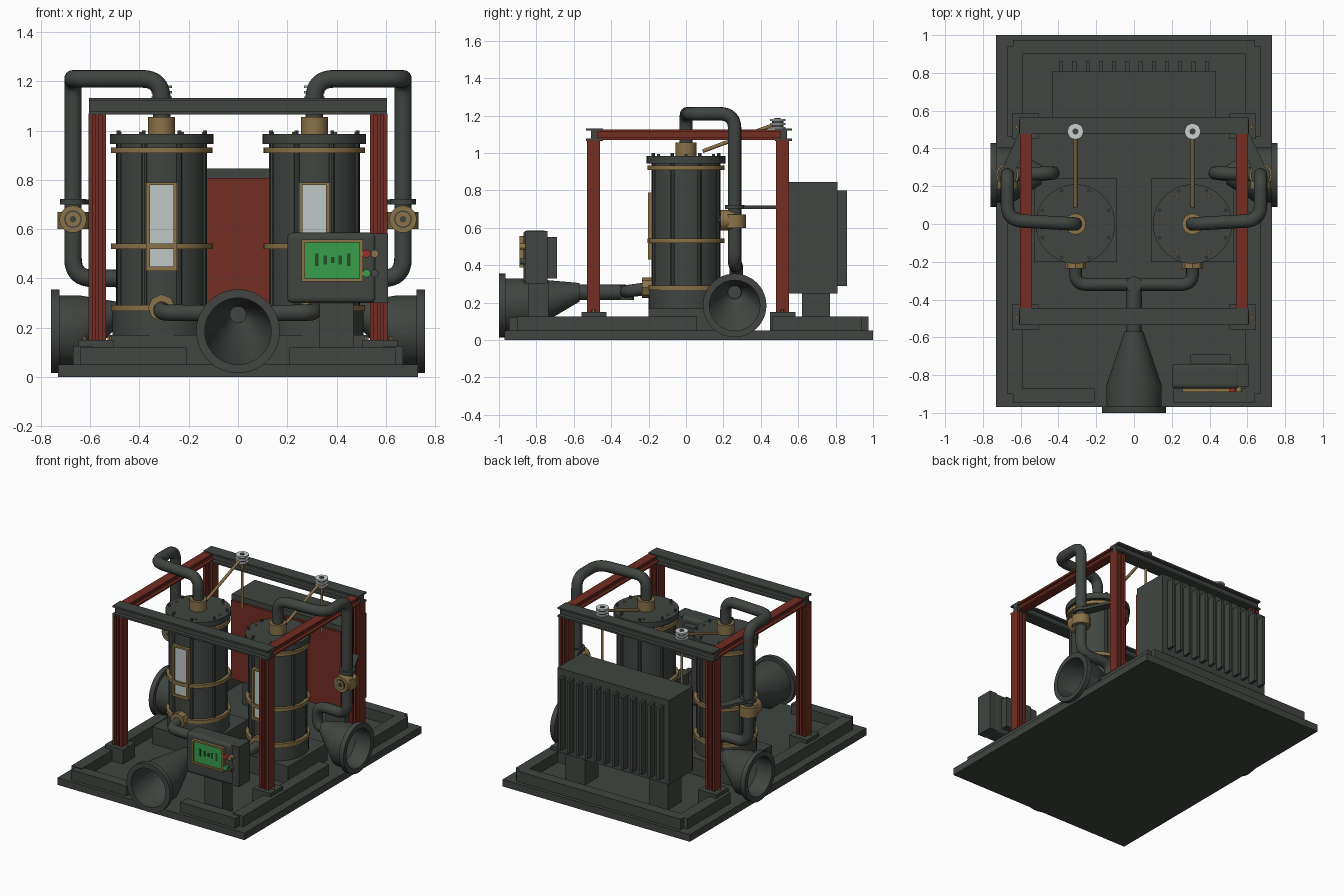
import bpy
import bmesh
import math
from mathutils import Vector, Matrix

default_cube = bpy.data.objects.get("Cube")
if default_cube:
    bpy.data.objects.remove(default_cube, do_unlink=True)


def material(name, red, green, blue):
    mat = bpy.data.materials.new(name)
    mat.use_nodes = True
    mat.diffuse_color = (red, green, blue, 1)
    mat.node_tree.nodes["Principled BSDF"].inputs["Base Color"].default_value = (red, green, blue, 1)
    return mat


STEEL = material("dark grey steel", .052, .06, .053)
RED = material("oxide red paint", .17, .026, .016)
BRONZE = material("bronze", .25, .17, .065)
GLASS = material("pale glass", .52, .58, .57)
SILVER = material("bright silver", .6, .63, .63)
GREEN = material("screen green", .04, .34, .07)
INK = material("dark green marks", .015, .08, .02)
BUTTON = material("button red", .35, .03, .02)


def finish(bm, name, mat, smooth=False):
    bmesh.ops.recalc_face_normals(bm, faces=bm.faces)
    mesh = bpy.data.meshes.new(name)
    bm.to_mesh(mesh)
    bm.free()
    mesh.materials.append(mat)
    obj = bpy.data.objects.new(name, mesh)
    bpy.context.collection.objects.link(obj)
    if smooth:
        smooth_object(obj)
    return obj


def smooth_object(obj):
    bpy.ops.object.select_all(action='DESELECT')
    obj.select_set(True)
    bpy.context.view_layer.objects.active = obj
    bpy.ops.object.shade_smooth_by_angle(angle=math.radians(35))


def boxes(name, mat, *bounds, bevel=0):
    """One object from boxes given as x, x, y, y, z, z limits."""
    bm = bmesh.new()
    for xa, xb, ya, yb, za, zb in bounds:
        middle = Vector((xa + xb, ya + yb, za + zb)) / 2
        size = (abs(xb - xa), abs(yb - ya), abs(zb - za), 1)
        bmesh.ops.create_cube(bm, size=1, matrix=Matrix.Translation(middle) @ Matrix.Diagonal(size))
    obj = finish(bm, name, mat)
    if bevel:
        mod = obj.modifiers.new("rounded edges", 'BEVEL')
        mod.width, mod.segments = bevel, 3
    return obj


def rod(name, mat, start, end, radius, sides=32):
    start, end = Vector(start), Vector(end)
    along = end - start
    bm = bmesh.new()
    place = Matrix.Translation((start + end) / 2) @ along.to_track_quat('Z', 'Y').to_matrix().to_4x4()
    bmesh.ops.create_cone(bm, cap_ends=True, segments=sides, radius1=radius, radius2=radius,
                          depth=along.length, matrix=place)
    return finish(bm, name, mat, True)


def disc(name, mat, x, y, low, high, radius, sides=48):
    return rod(name, mat, (x, y, low), (x, y, high), radius, sides)


def pipe(name, mat, points, radius, bend=.08):
    """Round tube along a path with filleted corners."""
    points = [Vector(p) for p in points]
    path = [points[0]]
    for before, corner, after in zip(points, points[1:], points[2:]):
        a, b = before - corner, after - corner
        a = corner + a.normalized() * min(bend, a.length / 2)
        b = corner + b.normalized() * min(bend, b.length / 2)
        for i in range(9):
            t = i / 8
            path.append(a * (1 - t) ** 2 + corner * 2 * t * (1 - t) + b * t * t)
    path.append(points[-1])
    curve = bpy.data.curves.new(name, 'CURVE')
    curve.dimensions = '3D'
    curve.bevel_depth, curve.bevel_resolution, curve.use_fill_caps = radius, 5, True
    spline = curve.splines.new('POLY')
    spline.points.add(len(path) - 1)
    for knot, p in zip(spline.points, path):
        knot.co = (*p, 1)
    curve.materials.append(mat)
    obj = bpy.data.objects.new(name, curve)
    bpy.context.collection.objects.link(obj)
    bpy.ops.object.select_all(action='DESELECT')
    obj.select_set(True)
    bpy.context.view_layer.objects.active = obj
    bpy.ops.object.convert(target='MESH')
    smooth_object(bpy.context.object)


def reducer(name, mouth, inward, body, length):
    """Hollow flanged funnel whose narrow end sits higher than its mouth."""
    inward, up = Vector(inward), Vector((0, 0, 1))
    side = inward.cross(up)
    rise, sides = .07, 48
    profile = [(length, .03, rise), (body, .135, 0), (0, .135, 0), (0, .17, 0), (.035, .17, 0),
               (.035, .145, 0), (body, .145, 0), (length, .05, rise)]
    bm = bmesh.new()
    rings = []
    for depth, radius, lift in profile:
        centre = Vector(mouth) + inward * depth + up * lift
        rings.append([bm.verts.new(centre + radius * (side * math.cos(a) + up * math.sin(a)))
                      for a in (math.tau * i / sides for i in range(sides))])
    for low, high in zip(rings, rings[1:] + rings[:1]):
        for i in range(sides):
            j = (i + 1) % sides
            bm.faces.new((low[i], low[j], high[j], high[i]))
    finish(bm, name, STEEL, True)


# Base plate and kerb, with gaps for the pipe mouths
boxes("base_plate", STEEL, (-.73, .73, -.97, 1, 0, .05))
kerb = [(-.64, .64, .9, .975, .05, .125)]
for s in (-1, 1):
    kerb += [(s * .21, s * .64, -.945, -.87, .05, .12), (s * .59, s * .67, -.9, .06, .05, .125),
             (s * .59, s * .67, .46, .94, .05, .125)]
boxes("kerb", STEEL, *kerb)

# Front inlet funnel and branch pipes
reducer("front_funnel", (0, -1, .185), (0, 1, 0), .15, .43)
pipe("inlet_pipe", STEEL, [(0, -.58, .255), (0, -.32, .255)], .042)
disc("inlet_tee", STEEL, 0, -.32, .215, .295, .042)

for s, hand in ((-1, "right_"), (1, "left_")):
    x = s * .31
    # Tank
    boxes(hand + "tank_base", STEEL, (x - .22, x + .22, -.2, .24, .05, .17))
    disc(hand + "tank_foot", STEEL, x, 0, .17, .27, .2)
    disc(hand + "tank_body", STEEL, x, 0, .27, .95, .185)
    disc(hand + "tank_lid", STEEL, x, 0, .945, .985, .21)
    for z in (.28, .53, .92):
        disc(hand + "tank_band", BRONZE, x, 0, z - .012, z + .012, .206)
    for i in range(8):
        a = math.tau * (i + .5) / 8
        px, py = math.cos(a), math.sin(a)
        rod(hand + "tank_rib", STEEL, (x + px * .183, py * .183, .27), (x + px * .183, py * .183, .95), .012, 8)
        disc(hand + "lid_bolt", STEEL, x + px * .19, py * .19, .985, 1, .009, 6)
    for i in range(6):
        a = math.tau * i / 6
        disc(hand + "lid_stud", BRONZE, x + math.cos(a) * .17, math.sin(a) * .17, .985, .995, .007, 6)
    disc(hand + "tank_neck", BRONZE, x, 0, .985, 1.055, .055)

    # Sight glass
    boxes(hand + "sight_glass", GLASS, (x - .05, x + .05, -.192, -.17, .44, .785))
    boxes(hand + "sight_frame", BRONZE, (x - .063, x - .048, -.203, -.165, .43, .79),
          (x + .048, x + .063, -.203, -.165, .43, .79), (x - .06, x + .06, -.203, -.165, .43, .447),
          (x - .06, x + .06, -.203, -.165, .778, .79))

    # Branch into the tank
    rod(hand + "inlet_collar", BRONZE, (x, -.235, .28), (x, -.17, .28), .055, 8)
    pipe(hand + "branch_pipe", STEEL, [(0, -.32, .258), (x, -.32, .26), (x, -.17, .28)], .034, .06)

    # Outlet pipe looping down to the side funnel
    pipe(hand + "outlet_pipe", STEEL,
         [(x, 0, 1), (x, 0, 1.21), (s * .67, .02, 1.21), (s * .67, .26, 1.21), (s * .67, .26, .4),
          (s * .43, .27, .4), (s * .43, .27, .255), (s * .51, .26, .255)], .036)
    reducer(hand + "side_funnel", (s * .76, .26, .185), (-s, 0, 0), .12, .27)

    # Valve and pipe bracket
    y, px = .26, s * .67
    disc(hand + "valve_body", BRONZE, px, y, .6, .67, .062, 12)
    rod(hand + "valve_wheel", BRONZE, (px, .185, .64), (px, y, .64), .055)
    rod(hand + "valve_ring", STEEL, (px, .181, .64), (px, y, .64), .036)
    rod(hand + "valve_face", BRONZE, (px, .178, .64), (px, y, .64), .03)
    rod(hand + "valve_hub", STEEL, (px, .172, .64), (px, y, .64), .013)
    disc(hand + "pipe_clamp", STEEL, px, y, .7, .722, .052)
    bm = bmesh.new()
    outline = [(s * .71, .27), (s * .63, .27), (s * .55, .48), (s * .61, .48)]
    plate = bm.faces.new([bm.verts.new((a, b, .7)) for a, b in outline])
    grown = bmesh.ops.extrude_face_region(bm, geom=[plate])["geom"]
    bmesh.ops.translate(bm, vec=(0, 0, .02), verts=[v for v in grown if isinstance(v, bmesh.types.BMVert)])
    finish(bm, hand + "pipe_bracket", STEEL)

    # Posts with ribbed sections, standing on feet
    for y, end in ((-.495, "front_"), (.515, "back_")):
        px, near, far = s * .572, y - .035, y + .035
        boxes(hand + end + "post", RED, (px - .036, px - .019, near, far, .15, 1.07),
              (px - .007, px + .007, near, far, .15, 1.07), (px + .019, px + .036, near, far, .15, 1.07),
              (px - .03, px + .03, y - .008, y + .008, .15, 1.07))
        boxes(hand + end + "foot", STEEL, (s * .505, s * .647, y - .065, y + .07, .05, .15))
        for d in (-.05, .05):
            disc(hand + end + "foot_bolt", BRONZE, px + d, y, .15, .163, .009, 6)

    # Side roof beam
    px = s * .572
    boxes(hand + "roof_beam", RED, (px - .032, px + .032, -.5, .51, 1.112, 1.125),
          (px - .032, px + .032, -.5, .51, 1.07, 1.082), (px - .012, px + .012, -.5, .51, 1.08, 1.115))

    # Pulley and its lever
    for i, wide in enumerate((.042, .03, .042, .03, .042)):
        disc(hand + "pulley_ring", SILVER if wide > .035 else STEEL, x, .49, 1.128 + i * .011,
             1.139 + i * .011, wide, 24)
    disc(hand + "pulley_hub", STEEL, x, .49, 1.13, 1.187, .016, 16)
    rod(hand + "lever", BRONZE, (x, .09, 1.01), (x, .48, 1.155), .01, 12)
    disc(hand + "hanger_rod", BRONZE, x, .49, .8, 1.13, .009, 12)

# Cross beams
for y, end in ((-.49, "front_"), (.522, "back_")):
    boxes(end + "cross_beam", STEEL, (-.605, .605, y - .045, y + .045, 1.12, 1.132),
          (-.605, .605, y - .045, y + .045, 1.065, 1.077), (-.605, .605, y - .018, y + .018, 1.07, 1.125))

# Finned cabinet
boxes("cabinet", STEEL, (-.435, .435, .55, .81, .25, .845))
boxes("cabinet_front_panel", RED, (-.43, .43, .535, .552, .255, .808))
boxes("cabinet_legs", STEEL, *[(s * .25, s * .4, .62, .77, .05, .25) for s in (-1, 1)])
boxes("cabinet_fins", STEEL, *[(x - .01, x + .01, .8, .862, .29, .8)
                               for x in (-.385 + .07 * i for i in range(12))])

# Control box with screen and knobs
boxes("control_stand", STEEL, (.33, .47, -.845, -.735, .05, .31))
boxes("control_box", STEEL, (.2, .56, -.87, -.74, .3, .585), bevel=.02)
boxes("control_side_box", STEEL, (.55, .61, -.86, -.74, .3, .582))
boxes("control_back", STEEL, (.3, .51, -.745, -.69, .33, .55))
boxes("screen_frame", BRONZE, (.258, .272, -.89, -.86, .388, .557), (.494, .508, -.89, -.86, .388, .557),
      (.26, .505, -.89, -.86, .388, .4), (.26, .505, -.89, -.86, .545, .557))
boxes("screen", GREEN, (.268, .498, -.88, -.86, .395, .55))
boxes("screen_marks", INK, *[(x - .007, x + .007, -.883, -.875, .475 - h, .475 + h)
                             for x, h in ((.32, .025), (.355, .018), (.385, .012), (.415, .018), (.45, .025))])
for x, z, mat in ((.522, .5, BUTTON), (.522, .42, GREEN), (.555, .5, BRONZE), (.555, .42, STEEL)):
    rod("control_knob", mat, (x, -.89, z), (x, -.85, z), .016, 16)
